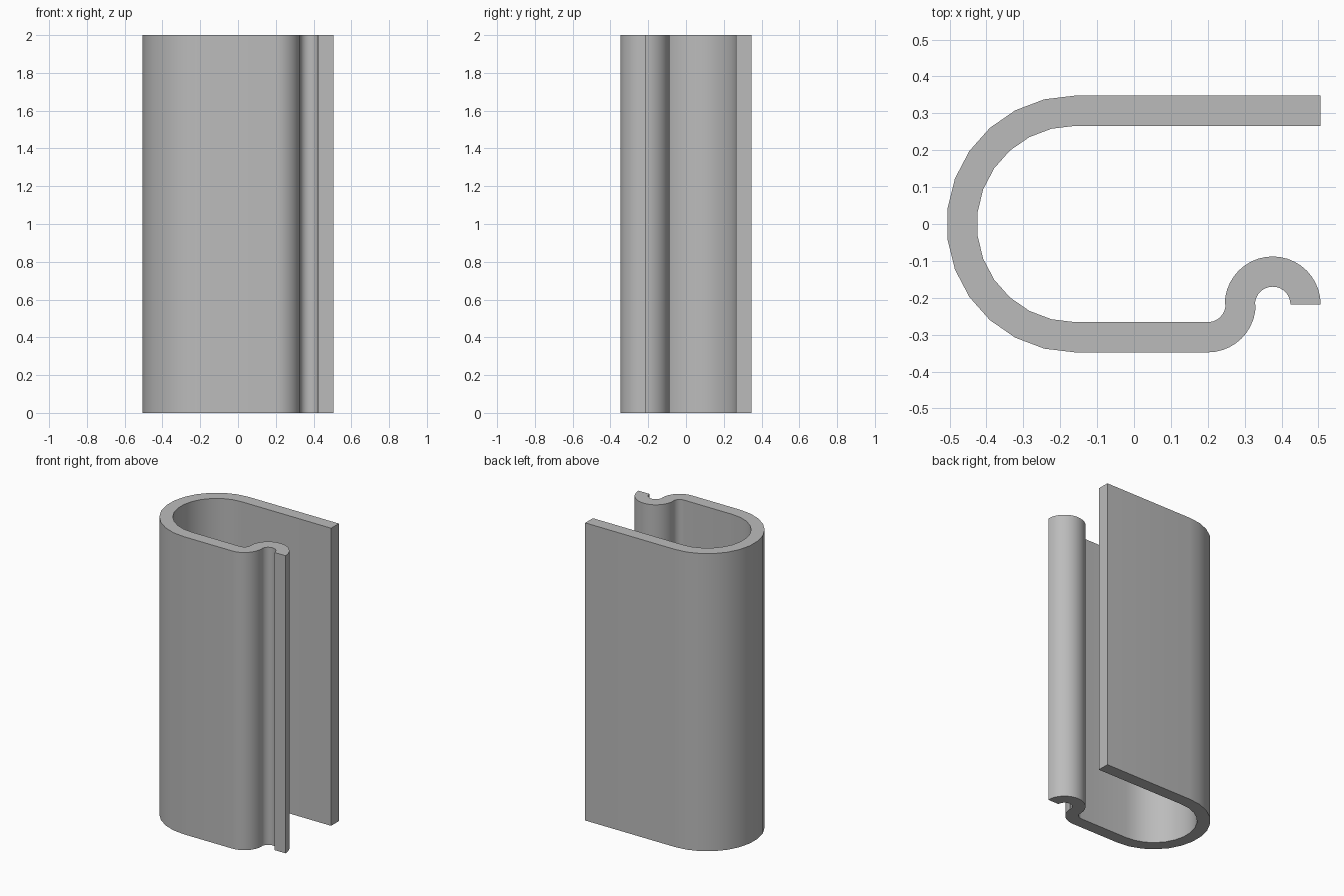
import bpy, bmesh
from math import cos, sin, radians

HEIGHT = 2.0
HALF_DEPTH = 0.348      # outer radius of the large bend
THICK = 0.082           # wall thickness
HOOK_OUT = 0.13         # outer radius of the small bends
HOOK_Y = HOOK_OUT - HALF_DEPTH
END_X = 0.506

cube = bpy.data.objects.get("Cube")
if cube:
    bpy.data.objects.remove(cube, do_unlink=True)


def arc(cx, cy, r, start, end, steps):
    """Points along a circular arc, angles in degrees."""
    angles = [radians(start + (end - start) * i / steps) for i in range(steps + 1)]
    return [(cx + r * cos(a), cy + r * sin(a)) for a in angles]


def wall_side(big_r, bend_r, curl_r):
    """One face of the bent sheet, from the back flange to the hook tip."""
    return ([(END_X, big_r)]
            + arc(-0.16, 0, big_r, 90, 270, 13)
            + arc(0.2, HOOK_Y, bend_r, -90, 0, 10)
            + arc(END_X - HOOK_OUT, HOOK_Y, curl_r, 180, 0, 20))


# Closed outline of the sheet: outside face out, inside face back
hook_in = HOOK_OUT - THICK
outside = wall_side(HALF_DEPTH, HOOK_OUT, hook_in)
inside = wall_side(HALF_DEPTH - THICK, hook_in, HOOK_OUT)
outline = outside + inside[::-1]

# Extrude the outline upward
bm = bmesh.new()
base = bm.faces.new([bm.verts.new((x, y, 0)) for x, y in outline])
result = bmesh.ops.extrude_face_region(bm, geom=[base], use_keep_orig=True)
top = [v for v in result["geom"] if isinstance(v, bmesh.types.BMVert)]
bmesh.ops.translate(bm, verts=top, vec=(0, 0, HEIGHT))
bmesh.ops.remove_doubles(bm, verts=bm.verts, dist=0.0005)
bmesh.ops.recalc_face_normals(bm, faces=bm.faces)
mesh = bpy.data.meshes.new("clip_channel")
bm.to_mesh(mesh)
bm.free()

# Plain grey
grey = bpy.data.materials.new("grey")
grey.use_nodes = True
colour = (0.5, 0.5, 0.5, 1)
grey.diffuse_color = colour
grey.node_tree.nodes["Principled BSDF"].inputs["Base Color"].default_value = colour
mesh.materials.append(grey)

clip = bpy.data.objects.new("clip_channel", mesh)
bpy.context.collection.objects.link(clip)
bpy.ops.object.select_all(action="DESELECT")
clip.select_set(True)
bpy.context.view_layer.objects.active = clip
bpy.ops.object.shade_smooth_by_angle(angle=radians(30))
